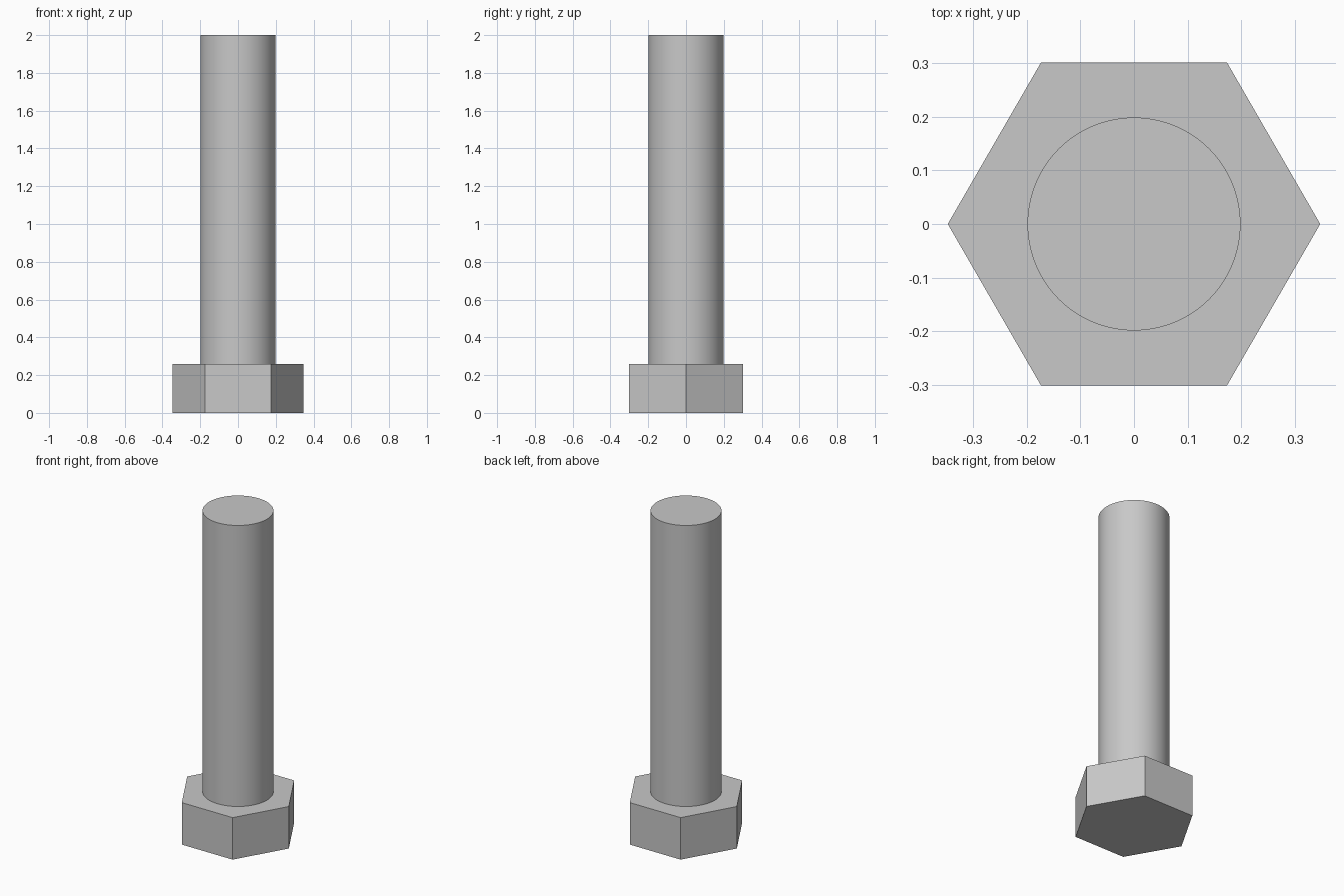
import bpy, bmesh, math

cube = bpy.data.objects.get("Cube")
if cube:
    bpy.data.objects.remove(cube, do_unlink=True)

# Single grey metal colour
GREY = (0.58, 0.58, 0.58, 1.0)
steel = bpy.data.materials.new("grey_steel")
steel.diffuse_color = GREY
steel.use_nodes = True
for node in steel.node_tree.nodes:
    if node.type == 'BSDF_PRINCIPLED':
        node.inputs["Base Color"].default_value = GREY


def prism(name, sides, radius, z0, z1, smooth=False):
    """Upright regular prism with its first corner on +x."""
    bm = bmesh.new()
    ring = [bm.verts.new((radius * math.cos(math.tau * i / sides),
                          radius * math.sin(math.tau * i / sides), z0))
            for i in range(sides)]
    base = bm.faces.new(ring)
    top = bmesh.ops.extrude_face_region(bm, geom=[base], use_keep_orig=True)["geom"]
    bmesh.ops.translate(bm, vec=(0, 0, z1 - z0),
                        verts=[v for v in top if isinstance(v, bmesh.types.BMVert)])
    bmesh.ops.recalc_face_normals(bm, faces=bm.faces)
    mesh = bpy.data.meshes.new(name)
    bm.to_mesh(mesh)
    bm.free()
    mesh.materials.append(steel)
    obj = bpy.data.objects.new(name, mesh)
    bpy.context.collection.objects.link(obj)
    if smooth:
        bpy.ops.object.select_all(action='DESELECT')
        obj.select_set(True)
        bpy.context.view_layer.objects.active = obj
        bpy.ops.object.shade_smooth_by_angle(angle=math.radians(30))
    return obj


# Hexagonal head, corners on the x axis
prism("bolt_head", 6, 0.348, 0.0, 0.26)

# Plain round shank standing on the head
prism("bolt_shank", 96, 0.199, 0.26, 2.0, smooth=True)
